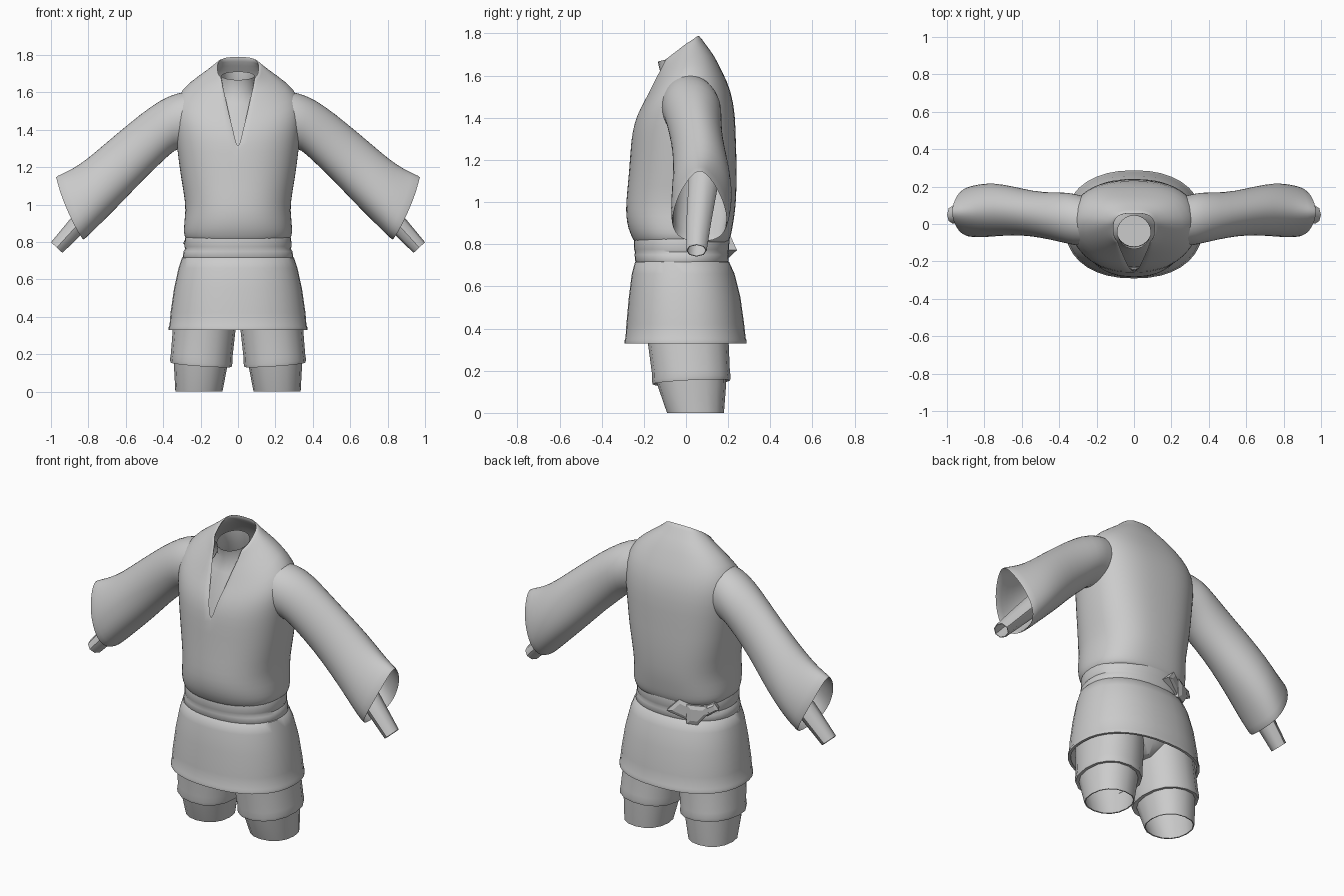
import bpy, bmesh, math
from mathutils import Vector

old = bpy.data.objects.get("Cube")
if old:
    bpy.data.objects.remove(old, do_unlink=True)

cloth = bpy.data.materials.new("cloth grey")
cloth.use_nodes = True
GREY = (0.6, 0.6, 0.6, 1)
cloth.diffuse_color = GREY
cloth.node_tree.nodes["Principled BSDF"].inputs["Base Color"].default_value = GREY


def skin(name, rings, closed=True, caps=(False, False), thick=0, smooth=0, angle=50):
    """Skin a list of equal rings of points into a shaded object."""
    bm = bmesh.new()
    rows = [[bm.verts.new(p) for p in ring] for ring in rings]
    n = len(rows[0])
    for a, b in zip(rows, rows[1:]):
        for i in range(n if closed else n - 1):
            j = (i + 1) % n
            bm.faces.new((a[i], a[j], b[j], b[i]))
    for cap, row in zip(caps, (rows[0], rows[-1])):
        if cap:
            bm.faces.new(row)
    bmesh.ops.remove_doubles(bm, verts=bm.verts, dist=0.0005)
    bmesh.ops.recalc_face_normals(bm, faces=bm.faces)
    mesh = bpy.data.meshes.new(name)
    bm.to_mesh(mesh)
    bm.free()
    mesh.materials.append(cloth)
    obj = bpy.data.objects.new(name, mesh)
    bpy.context.collection.objects.link(obj)
    bpy.ops.object.select_all(action="DESELECT")
    obj.select_set(True)
    bpy.context.view_layer.objects.active = obj
    if thick:
        mod = obj.modifiers.new("thickness", "SOLIDIFY")
        mod.thickness, mod.offset = thick, -1
    if smooth:
        mod = obj.modifiers.new("smooth", "SUBSURF")
        mod.levels = mod.render_levels = smooth
    if thick or smooth:
        bpy.ops.object.convert(target="MESH")
    bpy.ops.object.shade_smooth_by_angle(angle=math.radians(angle))


def power_of(value, power):
    return math.copysign(abs(value) ** power, value)


def oval(z, x0, x1, front, back, n=24, power=1.0, tilt=0.0, lean=0.0):
    """Ring between the given left, right, front and back limits."""
    cx, rx, cy, ry = (x0 + x1) / 2, (x1 - x0) / 2, (front + back) / 2, (back - front) / 2
    ring = []
    for i in range(n):
        a = math.tau * i / n
        dx = rx * power_of(math.sin(a), power)
        y = cy - ry * power_of(math.cos(a), power)
        ring.append((cx + dx, y, z + tilt * y + lean * dx))
    return ring


def robe_ring(z, rx, front, back, gap=0, slope_f=0, slope_b=0, power=0.9, n=33):
    """Body ring, flatter at the back, left open at the front by half-width gap."""
    cy, ry = (front + back) / 2, (back - front) / 2
    start = math.asin((gap / rx) ** (1 / power)) if gap else 0
    ring = []
    for i in range(n):
        a = start + (math.tau - 2 * start) * i / (n - 1)
        s, c = math.sin(a), math.cos(a)
        if abs(s) < 1e-6:
            s = 0
        p = power if c > 0 else min(power, 0.78)
        y = cy - ry * power_of(c, p)
        ring.append((rx * power_of(s, p), y, z + y * (slope_f if y < 0 else slope_b)))
    return ring


# Robe body with the open V neck
skin("robe_body", [
    robe_ring(0.805, 0.274, -0.242, 0.20),
    robe_ring(0.835, 0.290, -0.258, 0.213),
    robe_ring(0.87, 0.291, -0.274, 0.220),
    robe_ring(0.93, 0.286, -0.286, 0.230),
    robe_ring(1.00, 0.279, -0.286, 0.239),
    robe_ring(1.15, 0.308, -0.270, 0.243),
    robe_ring(1.29, 0.325, -0.262, 0.237),
    robe_ring(1.41, 0.340, -0.250, 0.235, 0.017, 0.15),
    robe_ring(1.53, 0.345, -0.222, 0.215, 0.034, 0.40),
    robe_ring(1.62, 0.305, -0.190, 0.172, 0.049, 0.65),
    robe_ring(1.684, 0.215, -0.158, 0.130, 0.066, 0.72, 0.15),
    robe_ring(1.737, 0.142, -0.132, 0.090, 0.082, 0.88, 0.15, 0.8),
    robe_ring(1.757, 0.112, -0.118, 0.062, 0.091, 0.75, 0.60, 0.65),
], closed=False, thick=0.014, smooth=1)

# Undershirt and open neck seen inside the V
skin("undershirt", [
    oval(1.25, -0.20, 0.20, -0.232, 0.10),
    oval(1.45, -0.20, 0.20, -0.188, 0.12),
    oval(1.54, -0.14, 0.14, -0.142, 0.09),
    oval(1.63, -0.092, 0.092, -0.120, 0.052, tilt=0.2),
    oval(1.70, -0.089, 0.089, -0.134, 0.045, tilt=0.25),
], caps=(True, False))

# Softly folded belt
belt = [(0.85, 0.272, -0.240, 0.20), (0.82, 0.284, -0.247, 0.206), (0.775, 0.286, -0.246, 0.204),
        (0.763, 0.282, -0.242, 0.20), (0.750, 0.291, -0.244, 0.203), (0.715, 0.296, -0.240, 0.20),
        (0.70, 0.285, -0.230, 0.19)]
skin("belt", [oval(z, -w, w, f, b, 36, 0.9) for z, w, f, b in belt])

# Skirt of the robe
skirt = [(0.725, 0.275, -0.225, 0.185), (0.715, 0.300, -0.242, 0.205), (0.66, 0.318, -0.257, 0.230),
         (0.55, 0.342, -0.271, 0.258), (0.42, 0.361, -0.283, 0.276), (0.355, 0.366, -0.287, 0.283),
         (0.345, 0.371, -0.291, 0.287), (0.33, 0.371, -0.291, 0.287)]
skin("skirt", [oval(z, -w, w, f, b, 36, 0.88) for z, w, f, b in skirt], thick=0.015)

# Hips joining the trouser legs
hips = [(0.62, 0.27, 0.18), (0.45, 0.32, 0.19), (0.39, 0.20, 0.16), (0.335, 0.05, 0.12)]
skin("hips", [oval(z, -w, w, -d, d) for z, w, d in hips], caps=(False, True))

# Sleeve sections: top x, top z, bottom x, bottom z, front, back, taper
sleeve = [(0.20, 1.62, 0.24, 1.30, -0.115, 0.14, 0.0),
          (0.29, 1.605, 0.29, 1.30, -0.12, 0.155, 0.0),
          (0.37, 1.585, 0.335, 1.295, -0.108, 0.172, 0.0),
          (0.47, 1.525, 0.40, 1.232, -0.088, 0.17, 0.05),
          (0.58, 1.437, 0.50, 1.138, -0.068, 0.178, 0.1),
          (0.70, 1.337, 0.60, 1.03, -0.062, 0.205, 0.15),
          (0.80, 1.25, 0.70, 0.93, -0.07, 0.223, 0.2),
          (0.89, 1.187, 0.77, 0.86, -0.073, 0.215, 0.3),
          (0.978, 1.152, 0.825, 0.805, -0.066, 0.195, 0.4)]


def sleeve_ring(side, tx, tz, bx, bz, front, back, taper, n=20):
    """Teardrop section: narrow at the top and full at the bottom."""
    mid, half = Vector(((tx + bx) / 2, 0, (tz + bz) / 2)), Vector(((tx - bx) / 2, 0, (tz - bz) / 2))
    ring = []
    for i in range(n):
        a = math.tau * i / n
        s, c = math.sin(a), math.cos(a)
        if c < 0:
            s, c = power_of(s, 1 - 0.5 * taper), power_of(c, 1 - 0.3 * taper)
        p = mid + half * c
        p.x += 0.05 * taper * s * s
        p.y = (front + back) / 2 + (back - front) / 2 * s * (1 - taper * c)/ (1 + 0.15 * taper)
        ring.append((side * p.x, p.y, p.z))
    return ring


def tube_ring(side, centre, axis, r, n=8):
    """Round ring across a slanted limb, slightly wider front to back."""
    c, across = Vector(centre), Vector((-axis[1], 0, axis[0])).normalized()
    ring = []
    for i in range(n):
        a = math.tau * i / n
        p = c + across * r * math.cos(a) + Vector((0, 1.15 * r * math.sin(a), 0))
        ring.append((side * p.x, p.y, p.z))
    return ring


for side, word in ((1, "left"), (-1, "right")):
    skin(word + "_sleeve", [sleeve_ring(side, *s) for s in sleeve], thick=0.01, smooth=1)

    # Forearm emerging from the sleeve
    axis = (0.7, -0.75)
    skin(word + "_forearm", [tube_ring(side, (0.62, 0.09, 1.15), axis, 0.065),
                             tube_ring(side, (0.85, 0.06, 0.90), axis, 0.051),
                             tube_ring(side, (0.969, 0.05, 0.770), axis, 0.042)], thick=0.004)

    # Wide trouser leg with a turned-in hem
    def leg(z, x0, x1, f, b, tilt=0.0, lean=0.0):
        return [(side * x, y, h) for x, y, h in oval(z, x0, x1, f, b, 16, 0.9, tilt, lean)]
    skin(word + "_trouser_leg", [leg(0.55, 0.02, 0.31, -0.19, 0.19), leg(0.34, 0.012, 0.348, -0.182, 0.202),
                                 leg(0.19, 0.030, 0.359, -0.161, 0.208, 0.05, 0.07),
                                 leg(0.160, 0.030, 0.364, -0.162, 0.212, 0.05, 0.07),
                                 leg(0.143, 0.034, 0.361, -0.158, 0.209, 0.05, 0.07),
                                 leg(0.147, 0.065, 0.338, -0.14, 0.19, 0.05, 0.07)])

    # Narrow lower leg, open at the bottom
    skin(word + "_lower_leg", [leg(0.20, 0.045, 0.345, -0.15, 0.192), leg(0.13, 0.058, 0.342, -0.135, 0.19),
                               leg(0.0, 0.083, 0.335, -0.09, 0.18)], thick=0.006)

# Knotted bow on the back of the belt
normal, along = Vector((-0.45, 0.89, 0)), Vector((-0.89, -0.45, 0))
bow = {
    "bow_inner_loop": [(-0.14, -0.01), (-0.07, 0.06), (0.0, 0.03), (-0.02, -0.06)],
    "bow_knot": [(-0.03, 0.035), (0.08, 0.03), (0.09, -0.01), (0.03, -0.08), (-0.03, -0.075)],
    "bow_outer_loop": [(0.06, 0.02), (0.12, 0.05), (0.145, 0.01), (0.08, -0.03)],
}
for name, outline in bow.items():
    mid = [sum(c) / len(outline) for c in zip(*outline)]

    def layer(scale, depth):
        pts = [(mid[0] + (u - mid[0]) * scale, mid[1] + (v - mid[1]) * scale) for u, v in outline]
        return [Vector((-0.16, 0.168, 0.782)) + along * u + normal * depth + Vector((0, 0, v)) for u, v in pts]
    lift = 0.01 if name == "bow_knot" else 0
    skin(name, [layer(0.9, -0.03), layer(1, 0.012 + lift), layer(0.6, 0.02 + lift)],
         caps=(True, True), angle=15)
